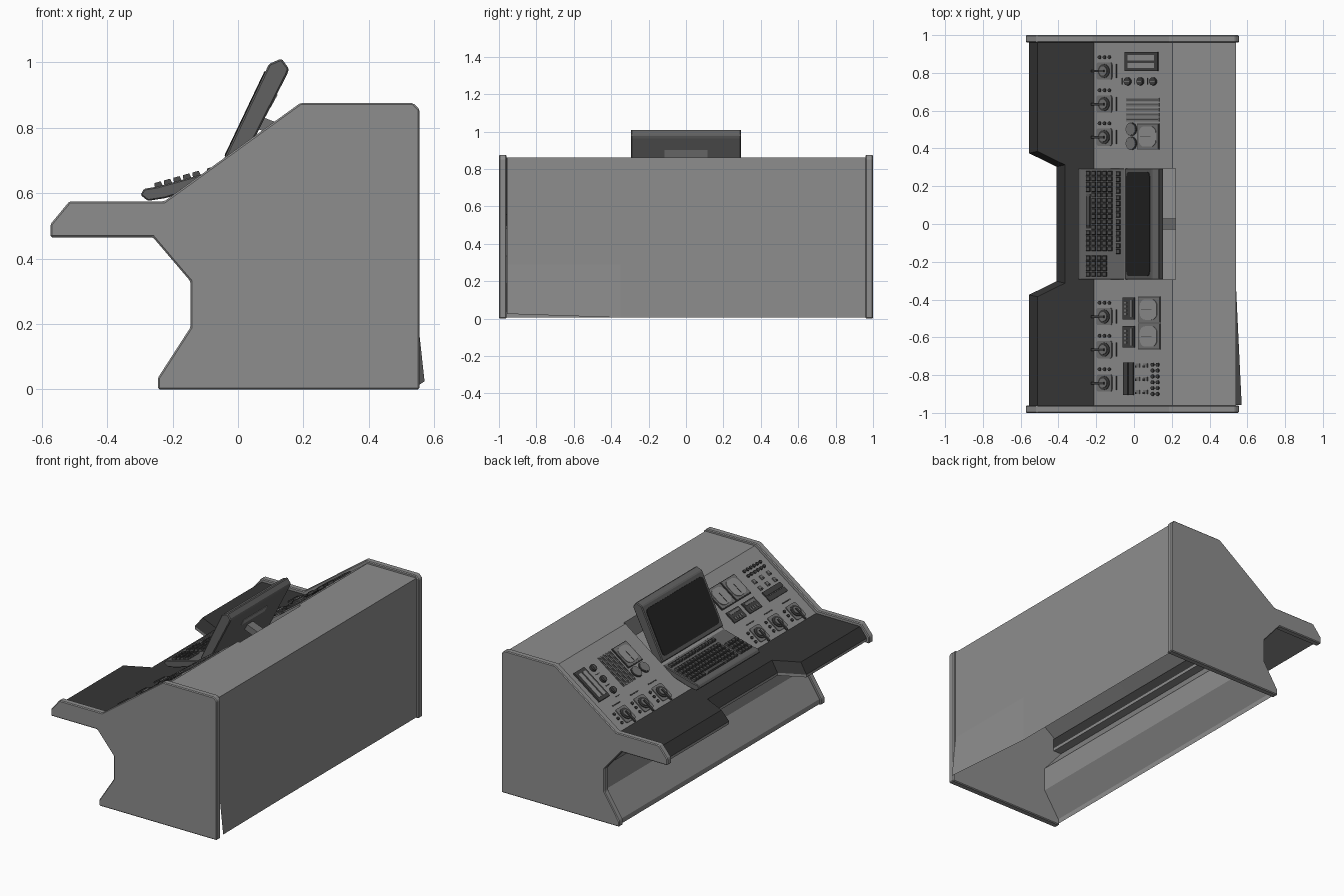
import bpy, bmesh, math
from mathutils import Matrix, Vector

if "Cube" in bpy.data.objects:
    bpy.data.objects.remove(bpy.data.objects["Cube"])

def material(name, v):
    m = bpy.data.materials.new(name)
    m.diffuse_color = (v, v, v, 1)
    m.use_nodes = True
    m.node_tree.nodes["Principled BSDF"].inputs["Base Color"].default_value = m.diffuse_color
    return m

GREY = material("body grey", 0.27)
DESK = material("desk charcoal", 0.036)
CASE = material("terminal grey", 0.12)
KEY = material("key grey", 0.065)
GLASS = material("screen black", 0.02)
MID = material("control grey", 0.17)
DARK = material("control dark", 0.05)

def finish(name, bm, mats, bevel=0.0, smooth=False, recalc=True):
    if recalc:
        bmesh.ops.recalc_face_normals(bm, faces=bm.faces)
    me = bpy.data.meshes.new(name)
    bm.to_mesh(me)
    bm.free()
    for m in mats:
        me.materials.append(m)
    ob = bpy.data.objects.new(name, me)
    bpy.context.collection.objects.link(ob)
    if bevel:
        b = ob.modifiers.new("bevel", 'BEVEL')
        b.width, b.segments, b.limit_method = bevel, 1, 'ANGLE'
    if smooth:
        bpy.context.view_layer.objects.active = ob
        ob.select_set(True)
        bpy.ops.object.shade_smooth_by_angle(angle=math.radians(35))
        ob.select_set(False)
    return ob

def extrude_profile(name, pts, y0, y1, mat, bevel=0.0):
    """Closed xz profile made solid between y0 and y1."""
    bm = bmesh.new()
    a = [bm.verts.new((x, y0, z)) for x, z in pts]
    b = [bm.verts.new((x, y1, z)) for x, z in pts]
    bm.faces.new(a)
    bm.faces.new(b)
    for i in range(len(pts)):
        j = (i + 1) % len(pts)
        bm.faces.new((a[i], a[j], b[j], b[i]))
    return finish(name, bm, [mat], bevel)

def skin(bm, pts, y0, y1):
    """Open sheet swept along y."""
    for (xa, za), (xb, zb) in zip(pts, pts[1:]):
        bm.faces.new([bm.verts.new(p) for p in
                      ((xa, y1, za), (xa, y0, za), (xb, y0, zb), (xb, y1, zb))])

# Side panels
side = [(-0.573, 0.465), (-0.573, 0.505), (-0.515, 0.575), (-0.225, 0.575), (0.19, 0.875),
        (0.535, 0.875), (0.555, 0.855), (0.555, 0), (-0.245, 0), (-0.245, 0.035),
        (-0.145, 0.19), (-0.145, 0.33), (-0.26, 0.465)]
for label, s in (("left", -1), ("right", 1)):
    extrude_profile("side_panel_" + label, side, s * 0.96, s, GREY, 0.005)

# Sloped control panel and top, with a pocket behind the terminal
bm = bmesh.new()
outer = [(-0.22, 0.55), (0.205, 0.86), (0.541, 0.86)]
pocket = [(-0.22, 0.55), (-0.05, 0.673), (0.22, 0.74), (0.22, 0.86), (0.541, 0.86)]
skin(bm, outer, 0.295, 0.96)
skin(bm, outer, -0.96, -0.295)
skin(bm, pocket, -0.295, 0.295)
for y in (-0.295, 0.295):
    bm.faces.new([bm.verts.new((x, y, z)) for x, z in
                  ((-0.05, 0.673), (0.22, 0.74), (0.22, 0.86), (0.205, 0.86))])
bmesh.ops.remove_doubles(bm, verts=bm.verts, dist=0.0005)
finish("control_panel", bm, [GREY], recalc=False)

# Knee panel under the desk
bm = bmesh.new()
skin(bm, [(-0.235, 0.005), (-0.235, 0.035), (-0.132, 0.19), (-0.132, 0.335), (-0.255, 0.478)], -0.96, 0.96)
bmesh.ops.remove_doubles(bm, verts=bm.verts, dist=0.0005)
finish("knee_panel", bm, [GREY], recalc=False)

# Back panel with one bent lower corner
bm = bmesh.new()
grid = [[bm.verts.new((0.541, y, z)) for y in (-0.958, -0.35, 0.96)] for z in (0.005, 0.29, 0.86)]
grid[0][0].co = (0.57, -0.958, 0.025)
for r in range(2):
    for c in range(2):
        bm.faces.new((grid[r][c], grid[r][c + 1], grid[r + 1][c + 1], grid[r + 1][c]))
finish("back_panel", bm, [GREY], recalc=False)

# Desk with a cut-out for the operator: grey lip below, charcoal above
bm = bmesh.new()
def desk_ring(z, dx, dy):
    half = [(-0.2, 0.96), (-0.556 + dx, 0.96), (-0.556 + dx, 0.375 + dy), (-0.41 + dx, 0.303 + dy)]
    return [bm.verts.new((x, y, z)) for x, y in half] + \
           [bm.verts.new((x, -y, z)) for x, y in reversed(half)]
rings = [desk_ring(0.478, 0, 0), desk_ring(0.495, 0, 0), desk_ring(0.556, 0.045, 0.01)]
bm.faces.new(rings[0])
for lo, hi in zip(rings, rings[1:]):
    for i in range(8):
        j = (i + 1) % 8
        bm.faces.new((lo[i], lo[j], hi[j], hi[i]))
bm.faces.new(rings[2])
for f in bm.faces:
    f.material_index = 1 if f.calc_center_median().z > 0.5 else 0
finish("desk", bm, [GREY, DESK])

# Terminal: keyboard case, screen case, support
extrude_profile("keyboard_case", [(-0.298, 0.594), (-0.287, 0.613), (-0.245, 0.62), (-0.05, 0.674),
                (-0.05, 0.64), (-0.22, 0.585), (-0.275, 0.576)], -0.295, 0.295, CASE, 0.004)
extrude_profile("screen_case", [(-0.05, 0.69), (0.095, 0.995), (0.133, 1.011), (0.156, 0.98),
                (0.15, 0.963), (0.0, 0.668)], -0.295, 0.295, CASE, 0.005)
extrude_profile("screen_support", [(0.05, 0.80), (0.075, 0.832), (0.225, 0.775), (0.21, 0.735)],
                -0.028, 0.028, MID)
extrude_profile("screen_handle", [(0.09, 0.87), (0.112, 0.905), (0.121, 0.9), (0.1, 0.862)],
                -0.115, 0.115, GREY)

parts = {}
def piece(part, mat):
    return parts.setdefault(part, (bmesh.new(), mat))[0]

def box(part, mat, mtx, size, taper=1.0):
    v = bmesh.ops.create_cube(piece(part, mat), size=1)['verts']
    for p in v:
        k = taper if p.co.z > 0 else 1.0
        p.co = mtx @ Vector((p.co.x * size[0] * k, p.co.y * size[1] * k, (p.co.z + 0.5) * size[2]))

def plate(part, mat, mtx, sx, sy, h, r):
    """Rounded rectangle (or disc when r is half the size)."""
    bm = piece(part, mat)
    ring = []
    for qx, qy, a0 in ((1, 1, 0), (-1, 1, 90), (-1, -1, 180), (1, -1, 270)):
        for k in range(5):
            a = math.radians(a0 + k * 22)
            ring.append((qx * (sx / 2 - r) + r * math.cos(a), qy * (sy / 2 - r) + r * math.sin(a)))
    lo = [bm.verts.new(mtx @ Vector((x, y, 0))) for x, y in ring]
    hi = [bm.verts.new(mtx @ Vector((x, y, h))) for x, y in ring]
    bm.faces.new(hi)
    for i in range(len(ring)):
        j = (i + 1) % len(ring)
        bm.faces.new((lo[i], lo[j], hi[j], hi[i]))

# Screen glass
ang = math.atan2(0.305, 0.145)
scr = Matrix.Translation((0.0225, 0, 0.8425)) @ Matrix.Rotation(-ang, 4, 'Y')
plate("screen_glass", GLASS, scr, 0.285, 0.55, 0.003, 0.025)

# Keys: main block, function row and number pad
tilt = math.atan2(0.054, 0.195)
def key(x, y, w):
    m = Matrix.Translation((x, y, 0.62 + (x + 0.245) * 0.277 - 0.001)) @ Matrix.Rotation(-tilt, 4, 'Y')
    box("keys", KEY, m, (0.025, w, 0.014), 0.78)
for r in range(5):
    x = -0.242 + r * 0.029
    for c in range(15):
        if r == 0 and 4 <= c <= 10:
            continue
        key(x, 0.268 - c * 0.0285, 0.025)
    for c in range(4 if r < 4 else 0):
        key(x, -0.18 - c * 0.0285, 0.025)
key(-0.242, 0.268 - 7 * 0.0285, 0.19)
for c in range(14):
    key(-0.082, 0.266 - c * 0.0305 - 0.005 * (c // 4), 0.025)

# Controls lie on the slope; x and y are read in plan
A = math.atan2(0.31, 0.425)
def on(x, y, h=0.0):
    m = Matrix.Translation((x, y, 0.55 + (x + 0.22) * 0.31 / 0.425)) @ Matrix.Rotation(-A, 4, 'Y')
    return m @ Matrix.Translation((0, 0, h))
C = 1 / math.cos(A)

def rect(part, mat, x, y, sx, sy, h, base=0.0, r=0.0):
    if r:
        plate(part, mat, on(x, y, base), sx * C, sy, h, r)
    else:
        box(part, mat, on(x, y, base), (sx * C, sy, h))

def disc(part, mat, x, y, r, h, base=0.0):
    plate(part, mat, on(x, y, base), 2 * r, 2 * r, h, r)

# Lever units with lamps and a slot
for y in (0.81, 0.635, 0.46, -0.49, -0.665, -0.842):
    rect("lever_bases", MID, -0.155, y, 0.08, 0.092, 0.006, 0, 0.012)
    disc("lever_collars", DARK, -0.155, y, 0.037, 0.005, 0.006)
    disc("lever_caps", MID, -0.155, y, 0.025, 0.006, 0.011)
    rect("lever_arms", DARK, -0.18, y, 0.066, 0.013, 0.008, 0.015)
    rect("lever_slots", DARK, -0.092, y, 0.005, 0.075, 0.004)
    for dx in (-0.026, 0, 0.026):
        disc("lever_lamps", DARK, -0.155 + dx, y + 0.073, 0.009, 0.007)

# Twin meter and knobs
rect("meter_frame", DARK, 0.043, 0.86, 0.175, 0.1, 0.01)
for dx in (-0.034, 0.034):
    rect("meter_faces", GREY, 0.043, 0.86 + dx * 0.6, 0.14, 0.028, 0.003, 0.01)
for x in (-0.03, 0.037, 0.105):
    disc("knobs", DARK, x, 0.755, 0.021, 0.014)
    rect("knob_marks", MID, x, 0.755, 0.026, 0.006, 0.003, 0.014)
    rect("knob_ticks", DARK, x - 0.033, 0.755, 0.004, 0.035, 0.003)

# Slider bank
for i in range(5):
    y = 0.657 - i * 0.026
    rect("slider_strips", MID, 0.047, y, 0.175, 0.019, 0.004)
    rect("slider_slots", DARK, 0.047, y, 0.165, 0.004, 0.002, 0.004)

# Gauges and round buttons
for x, y in ((0.078, 0.463), (0.083, -0.453), (0.083, -0.595)):
    rect("gauge_frames", DARK, x, y, 0.116, 0.138, 0.006)
    rect("gauge_rims", MID, x, y, 0.108, 0.13, 0.003, 0.006)
    rect("gauge_faces", GREY, x, y, 0.09, 0.108, 0.004, 0.009, 0.035)
    rect("gauge_needles", DARK, x - 0.01, y, 0.055, 0.003, 0.002, 0.013)
for y in (0.502, 0.427):
    disc("round_buttons", DARK, -0.013, y, 0.036, 0.005)
    disc("round_button_caps", MID, -0.013, y, 0.031, 0.004, 0.005)

# Digital readouts
for y in (-0.447, -0.597):
    rect("readouts", DARK, -0.026, y, 0.06, 0.116, 0.008)
    rect("readout_bars", MID, -0.01, y, 0.012, 0.09, 0.003, 0.008)
    for i in range(4):
        rect("readout_keys", MID, -0.04, y - 0.03 + i * 0.02, 0.014, 0.01, 0.003, 0.008)

# Strip displays, switches and button grid
for x in (-0.042, -0.013):
    rect("strip_displays", DARK, x, -0.82, 0.025, 0.172, 0.007)
for i in range(3):
    for x in (0.022, 0.062):
        rect("switches", MID, x, -0.75 - i * 0.07, 0.022, 0.022, 0.006)
        rect("switch_tips", DARK, x - 0.008, -0.755 - i * 0.07, 0.008, 0.012, 0.004, 0.006)
for i in range(6):
    for x in (0.1, 0.127):
        disc("small_buttons", DARK, x, -0.745 - i * 0.031, 0.01, 0.008)

for name, (b, mat) in parts.items():
    finish(name, b, [mat], recalc=True)
